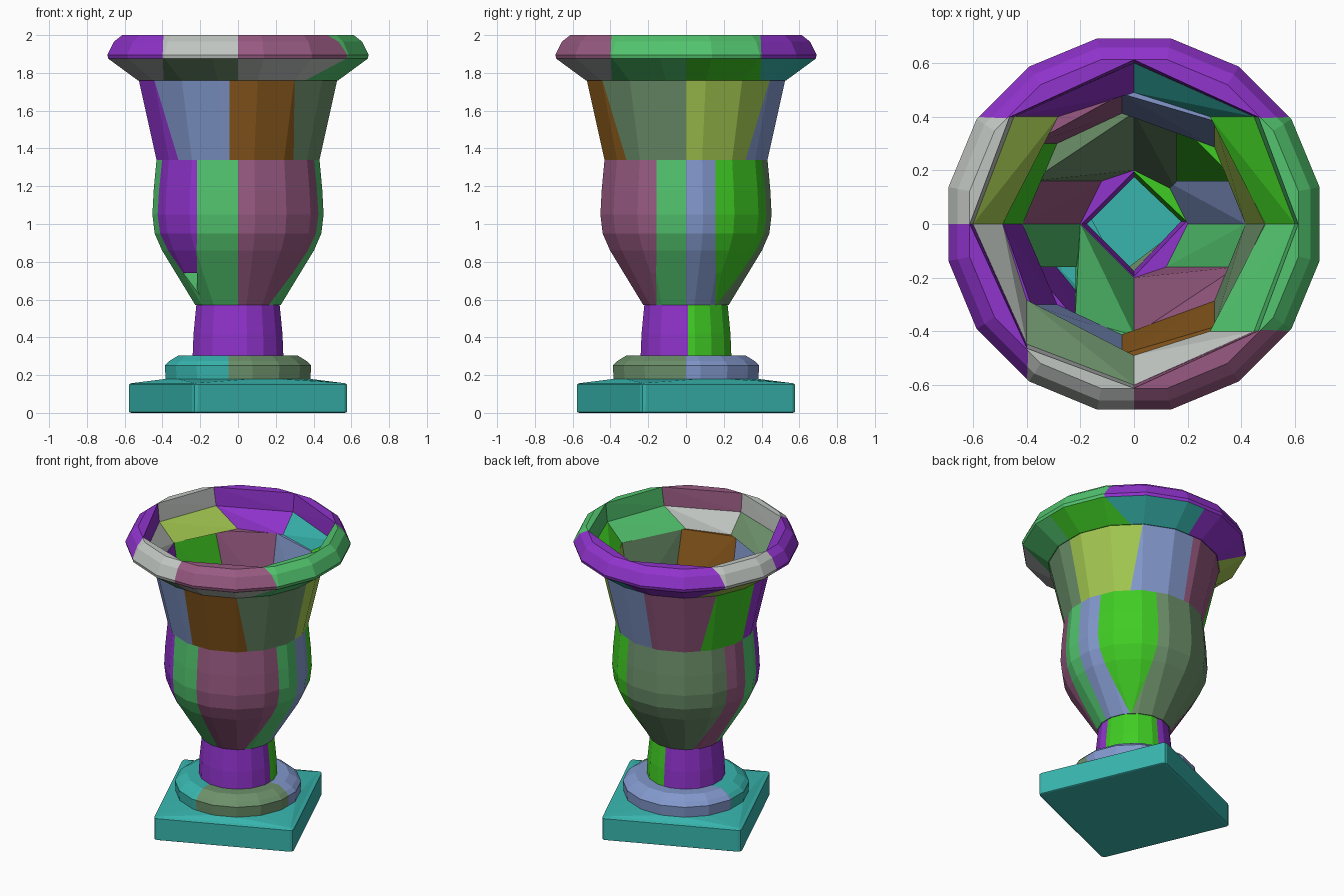
import bpy
import bmesh
from math import pi, cos, sin, asin, acos, radians

cube = bpy.data.objects.get("Cube")
if cube:
    bpy.data.objects.remove(cube, do_unlink=True)

SIDES = 16
STEP = 2 * pi / SIDES
PALETTE = {
    "purple": "9033CC", "teal": "38B5AE", "light_grey": "C0C5C1",
    "mauve": "985A82", "mid_green": "52C46E", "bright_green": "40CC24",
    "sage": "6C906A", "periwinkle": "8298CC", "brown": "8A591C",
    "lime": "A2C650",
}


def linear(pair):
    c = int(pair, 16) / 255
    return c / 12.92 if c <= 0.04045 else ((c + 0.055) / 1.055) ** 2.4


def make_material(name, code):
    mat = bpy.data.materials.new(name)
    mat.use_nodes = True
    colour = [linear(code[i:i + 2]) for i in (0, 2, 4)] + [1]
    mat.diffuse_color = colour
    mat.node_tree.nodes["Principled BSDF"].inputs["Base Color"].default_value = colour
    return mat


MATS = {n: make_material(n, c) for n, c in PALETTE.items()}


def finish(bm, name, colours):
    bmesh.ops.recalc_face_normals(bm, faces=bm.faces)
    mesh = bpy.data.meshes.new(name)
    bm.to_mesh(mesh)
    bm.free()
    for c in colours:
        mesh.materials.append(MATS[c])
    obj = bpy.data.objects.new(name, mesh)
    bpy.context.collection.objects.link(obj)
    return obj


def cut_angle(cut, r):
    """Angle where an upright plane (x or y = c) crosses a circle of radius r."""
    axis, c, side = cut[:3]
    t = max(-1, min(1, c / r))
    if axis == "x":
        a = acos(t) * side
    else:
        a = asin(t) if side > 0 else pi - asin(t)
    return a % (2 * pi)


def span(start, end, r):
    a = cut_angle(start, r)
    width = (cut_angle(end, r) - a) % (2 * pi)
    return a, (0 if width > pi else width)


def ring(name, outer, inner, cuts):
    """Ring of solid blocks: faceted outside, flat inside, split at the cuts."""
    bm = bmesh.new()
    colours = list(dict.fromkeys(c[3] for c in cuts))
    for start, end in zip(cuts, cuts[1:] + cuts[:1]):
        points = []
        for r, z in outer:
            a, width = span(start, end, r)
            if width < 0.01:
                continue
            first = int((a / STEP) - 0.5) - 1
            corners = [(first + k + 0.5) * STEP for k in range(SIDES + 3)]
            angles = [a, a + width] + [t for t in corners if a < t < a + width]
            for t in angles:
                off = t % STEP - 0  # offset from the middle of a side
                off = min(off, STEP - off)
                rr = r * cos(STEP / 2) / cos(off)
                points.append((rr * cos(t), rr * sin(t), z))
        for r, z in inner:
            a, width = span(start, end, r)
            if width >= 0.01:
                points += [(r * cos(t), r * sin(t), z) for t in (a, a + width)]
        verts = [bm.verts.new(p) for p in points]
        hull = bmesh.ops.convex_hull(bm, input=verts)
        for f in hull["geom"]:
            if isinstance(f, bmesh.types.BMFace):
                f.material_index = colours.index(start[3])
        loose = [v for v in verts if v.is_valid and not v.link_faces]
        bmesh.ops.delete(bm, geom=loose, context="VERTS")
    return finish(bm, name, colours)


# Square plinth with a slightly raised top
bm = bmesh.new()
for k in range(4):
    a = radians(-21.8 + 90 * k)
    for z in (0, 0.155):
        bm.verts.new((0.63 * cos(a), 0.63 * sin(a), z))
for k in range(SIDES):
    a = (k + 0.5) * STEP
    bm.verts.new((0.39 * cos(a), 0.39 * sin(a), 0.18))
bmesh.ops.convex_hull(bm, input=bm.verts[:])
plinth = finish(bm, "plinth", ["teal"])
bevel = plinth.modifiers.new("soft_edges", "BEVEL")
bevel.width = 0.02
bevel.segments = 2
bevel.angle_limit = radians(40)

# Round foot
ring("foot",
     [(0.39, 0.17), (0.395, 0.25), (0.37, 0.275), (0.32, 0.305)],
     [(0.19, 0.17), (0.19, 0.305)],
     [("y", 0, 1, "periwinkle"), ("x", 0, 1, "periwinkle"),
      ("y", 0.06, -1, "teal"), ("x", -0.05, -1, "sage")])

# Hollow stem
ring("stem",
     [(0.245, 0.30), (0.24, 0.42), (0.225, 0.57)],
     [(0.175, 0.30), (0.195, 0.57)],
     [("y", 0.01, 1, "bright_green"), ("x", 0, 1, "purple"),
      ("y", 0, -1, "purple"), ("x", 0, -1, "purple")])

# Bowl
ring("bowl",
     [(0.23, 0.57), (0.335, 0.74), (0.41, 0.86), (0.45, 0.95),
      (0.462, 1.05), (0.455, 1.18), (0.44, 1.34)],
     [(0.2, 0.57), (0.415, 1.34)],
     [("y", 0, 1, "periwinkle"), ("y", 0.16, 1, "bright_green"),
      ("x", 0.16, 1, "sage"), ("x", 0, 1, "sage"),
      ("y", 0.16, -1, "mauve"), ("y", 0, -1, "mid_green"),
      ("y", -0.16, -1, "purple"), ("x", -0.22, -1, "mid_green"),
      ("x", 0, -1, "mauve"), ("y", -0.16, 1, "mid_green")])

# Neck
ring("neck",
     [(0.44, 1.34), (0.535, 1.76)],
     [(0.415, 1.34), (0.487, 1.76)],
     [("y", 0, 1, "lime"), ("x", 0.3, 1, "periwinkle"),
      ("x", -0.045, 1, "mauve"), ("y", 0.3, -1, "bright_green"),
      ("y", 0, -1, "purple"), ("y", -0.3, -1, "periwinkle"),
      ("x", -0.045, -1, "brown"), ("x", 0.3, -1, "sage")])

# Flare under the rim
ring("flare",
     [(0.54, 1.76), (0.70, 1.875)],
     [(0.49, 1.76), (0.60, 1.875)],
     [("y", 0, 1, "bright_green"), ("y", 0.4, 1, "teal"),
      ("x", 0, 1, "purple"), ("y", 0.4, -1, "lime"),
      ("y", 0, -1, "light_grey"), ("x", -0.4, -1, "sage"),
      ("x", 0, -1, "light_grey"), ("y", -0.4, 1, "mid_green")])

# Rounded rim
ring("rim",
     [(0.70, 1.875), (0.705, 1.895), (0.67, 1.965), (0.625, 2.0)],
     [(0.60, 1.875), (0.612, 2.0)],
     [("y", 0, 1, "mid_green"), ("y", 0.4, 1, "purple"),
      ("x", 0, 1, "purple"), ("y", 0.4, -1, "light_grey"),
      ("y", 0, -1, "purple"), ("x", -0.4, -1, "light_grey"),
      ("x", 0, -1, "mauve"), ("y", -0.4, 1, "mid_green")])
